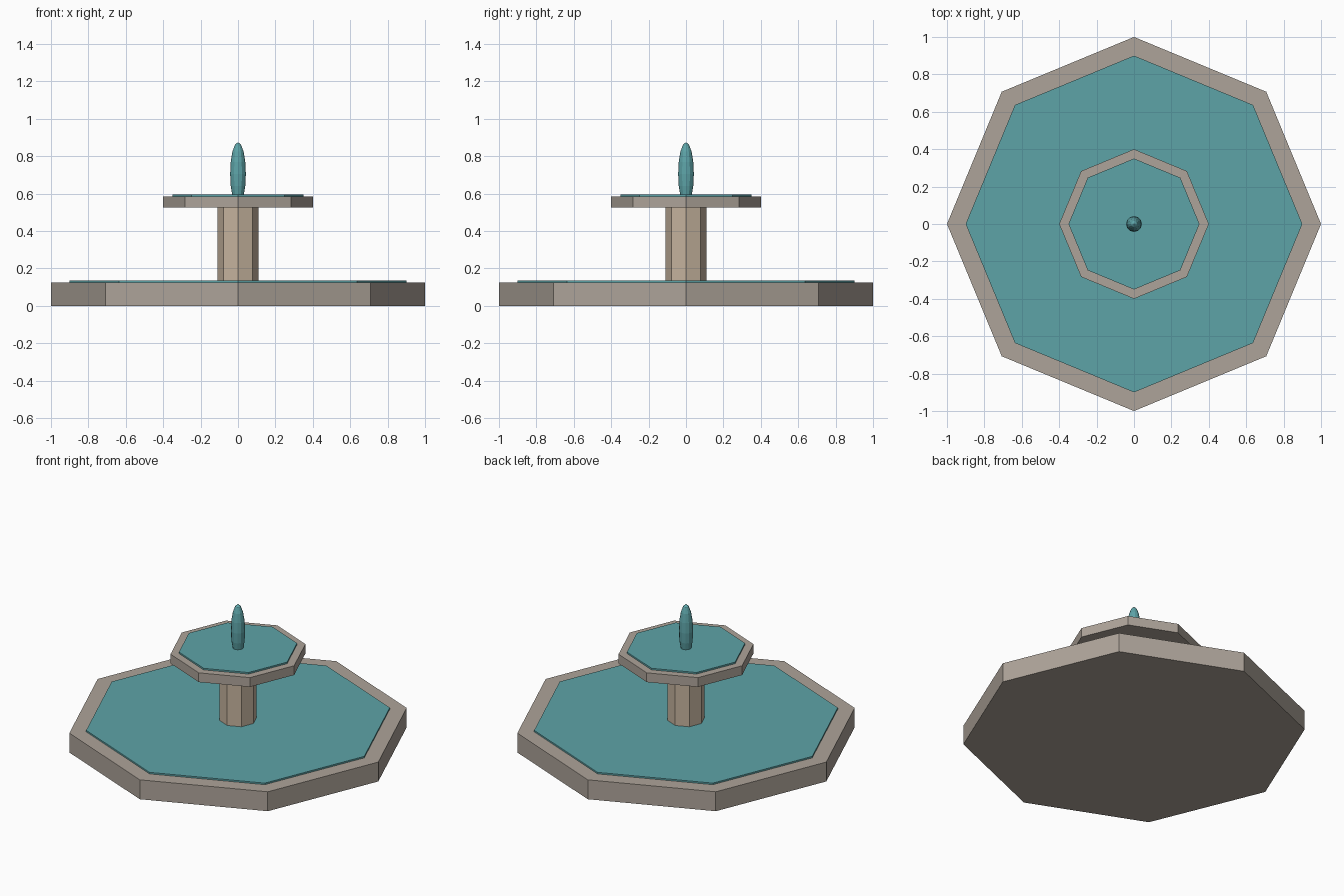
import bpy

if "Cube" in bpy.data.objects:
    bpy.data.objects.remove(bpy.data.objects["Cube"])


def material(name, rgb):
    m = bpy.data.materials.new(name)
    m.diffuse_color = (*rgb, 1)
    m.use_nodes = True
    m.node_tree.nodes["Principled BSDF"].inputs["Base Color"].default_value = m.diffuse_color
    return m


stone = material("stone", (0.42, 0.37, 0.32))
tan_stone = material("tan_stone", (0.56, 0.45, 0.34))
water = material("water", (0.11, 0.37, 0.39))


def octagon(name, radius, z0, z1, mat):
    # eight-sided prism with a corner on the x axis
    bpy.ops.mesh.primitive_cylinder_add(vertices=8, radius=radius, depth=z1 - z0,
                                        location=(0, 0, (z0 + z1) / 2))
    obj = bpy.context.object
    obj.name = name
    obj.data.materials.append(mat)


# Lower basin and its pool
octagon("basin", 1.0, 0, 0.125, stone)
octagon("basin_water", 0.9, 0.115, 0.135, water)

# Pillar, upper bowl and its pool
octagon("pillar", 0.11, 0.125, 0.525, tan_stone)
octagon("upper_bowl", 0.4, 0.525, 0.585, stone)
octagon("bowl_water", 0.35, 0.575, 0.595, water)

# Water jet: stretched sphere sunk into the bowl
bpy.ops.mesh.primitive_uv_sphere_add(segments=12, ring_count=8, radius=1,
                                     location=(0, 0, 0.705))
jet = bpy.context.object
jet.name = "water_jet"
jet.scale = (0.042, 0.042, 0.17)
jet.data.materials.append(water)
